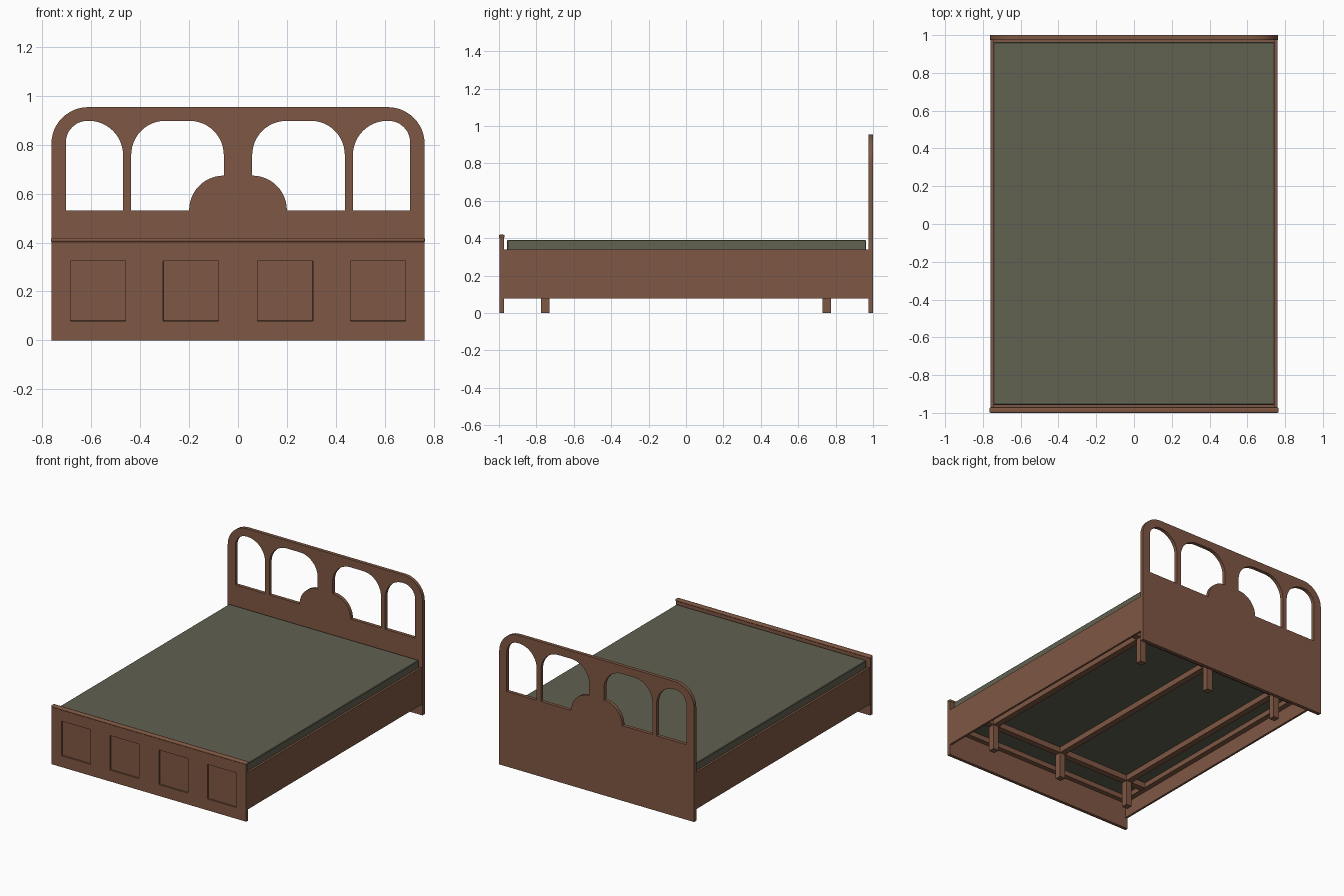
import bpy, bmesh, math
from mathutils import Vector

if "Cube" in bpy.data.objects:
    bpy.data.objects.remove(bpy.data.objects["Cube"])


def material(name, rgb):
    m = bpy.data.materials.new(name)
    m.diffuse_color = (*rgb, 1)
    m.use_nodes = True
    m.node_tree.nodes["Principled BSDF"].inputs["Base Color"].default_value = m.diffuse_color
    return m


wood = material("brown wood", (0.212, 0.096, 0.056))
cloth = material("olive fabric", (0.119, 0.119, 0.082))


def finish(name, bm, mat):
    bmesh.ops.recalc_face_normals(bm, faces=bm.faces)
    me = bpy.data.meshes.new(name)
    bm.to_mesh(me)
    bm.free()
    me.materials.append(mat)
    ob = bpy.data.objects.new(name, me)
    bpy.context.collection.objects.link(ob)
    return ob


def box_bm(x0, x1, y0, y1, z0, z1):
    bm = bmesh.new()
    bmesh.ops.create_cube(bm, size=1)
    for v in bm.verts:
        v.co = Vector((x1 if v.co.x > 0 else x0, y1 if v.co.y > 0 else y0,
                       z1 if v.co.z > 0 else z0))
    return bm


def box(name, x0, x1, y0, y1, z0, z1, mat=wood, bevel=0, segments=1):
    bm = box_bm(x0, x1, y0, y1, z0, z1)
    if bevel:
        bmesh.ops.bevel(bm, geom=bm.edges[:], offset=bevel, segments=segments,
                        affect='EDGES', profile=0.5)
    return finish(name, bm, mat)


def smooth(ob):
    bpy.ops.object.select_all(action='DESELECT')
    bpy.context.view_layer.objects.active = ob
    ob.select_set(True)
    bpy.ops.object.shade_smooth_by_angle(angle=math.radians(35))


def arc(cx, cz, rx, rz, a0, a1, n=12):
    return [(cx + rx * math.cos(math.radians(a0 + (a1 - a0) * i / n)),
             cz + rz * math.sin(math.radians(a0 + (a1 - a0) * i / n))) for i in range(n + 1)]


# Headboard outline and arched openings, left half mirrored to the right
outline = ([(-0.763, 0), (-0.763, 0.8)] + arc(-0.612, 0.805, 0.151, 0.149, 180, 90)
           + arc(0.612, 0.805, 0.151, 0.149, 90, 0) + [(0.763, 0)])
side_hole = ([(-0.704, 0.532)] + arc(-0.615, 0.81, 0.089, 0.088, 180, 90)
             + arc(-0.61, 0.757, 0.14, 0.141, 90, 0) + [(-0.47, 0.532)])
inner_hole = ([(-0.437, 0.532)] + arc(-0.298, 0.757, 0.139, 0.141, 180, 90)
              + arc(-0.198, 0.757, 0.14, 0.141, 90, 0)
              + arc(-0.058, 0.532, 0.142, 0.142, 90, 180))
loops = [outline]
for hole in (side_hole, inner_hole):
    loops += [hole, [(-x, z) for x, z in hole]]

curve = bpy.data.curves.new("headboard", 'CURVE')
curve.dimensions = '2D'
curve.fill_mode = 'BOTH'
curve.extrude = 0.0125
for pts in loops:
    s = curve.splines.new('POLY')
    s.points.add(len(pts) - 1)
    for p, (x, z) in zip(s.points, pts):
        p.co = (x, z, 0, 1)
    s.use_cyclic_u = True
curve.materials.append(wood)
head = bpy.data.objects.new("headboard", curve)
bpy.context.collection.objects.link(head)
head.rotation_euler.x = math.pi / 2
head.location.y = 0.9875
bpy.context.view_layer.objects.active = head
head.select_set(True)
bpy.ops.object.convert(target='MESH')
smooth(bpy.context.view_layer.objects.active)

# Footboard with four recessed panels
panels = [(c - 0.113, c + 0.113) for c in (-0.573, -0.193, 0.193, 0.573)]
bm = box_bm(-0.762, 0.762, -0.996, -0.974, 0, 0.406)
cuts = [((x, 0, 0), (1, 0, 0)) for p in panels for x in p]
cuts += [((0, 0, z), (0, 0, 1)) for z in (0.08, 0.325)]
for co, no in cuts:
    bmesh.ops.bisect_plane(bm, geom=bm.verts[:] + bm.edges[:] + bm.faces[:],
                           plane_co=co, plane_no=no)
bm.normal_update()
recess = []
for f in bm.faces:
    c = f.calc_center_median()
    if f.normal.y < -0.9 and 0.08 < c.z < 0.325 and any(a < c.x < b for a, b in panels):
        recess.append(f)
bmesh.ops.inset_individual(bm, faces=recess, thickness=0.0005, depth=-0.011)
# Merge the leftover flat strips around the panels
bmesh.ops.dissolve_limit(bm, angle_limit=0.01, verts=bm.verts, edges=bm.edges)
finish("footboard", bm, wood)
smooth(box("footboard_cap", -0.765, 0.765, -1.0, -0.97, 0.402, 0.419,
           bevel=0.007, segments=3))

# Side rails and the ledges inside them
for s, side in ((-1, "left"), (1, "right")):
    x = sorted((s * 0.759, s * 0.744))
    box(side + "_rail", *x, -0.975, 0.975, 0.078, 0.339)
    x = sorted((s * 0.744, s * 0.707))
    box(side + "_ledge", *x, -0.975, 0.975, 0.185, 0.22)
    end = "foot" if s < 0 else "head"
    y = sorted((s * 0.975, s * 0.94))
    box(end + "_ledge", -0.707, 0.707, *y, 0.185, 0.22)
    # Cross beams resting on the legs
    y = s * 0.752
    box(end + "_cross_beam", -0.707, 0.707, y - 0.022, y + 0.022, 0.18, 0.22)
    for lx in (-0.57, 0, 0.57):
        box("leg", lx - 0.022, lx + 0.022, y - 0.022, y + 0.022, 0, 0.18)

# Long beams under the mattress
for x in (-0.57, 0, 0.57):
    box("long_beam", x - 0.022, x + 0.022, -0.73, 0.73, 0.18, 0.22)

# Mattress
box("mattress", -0.744, 0.744, -0.957, 0.963, 0.221, 0.391, cloth, bevel=0.004)
